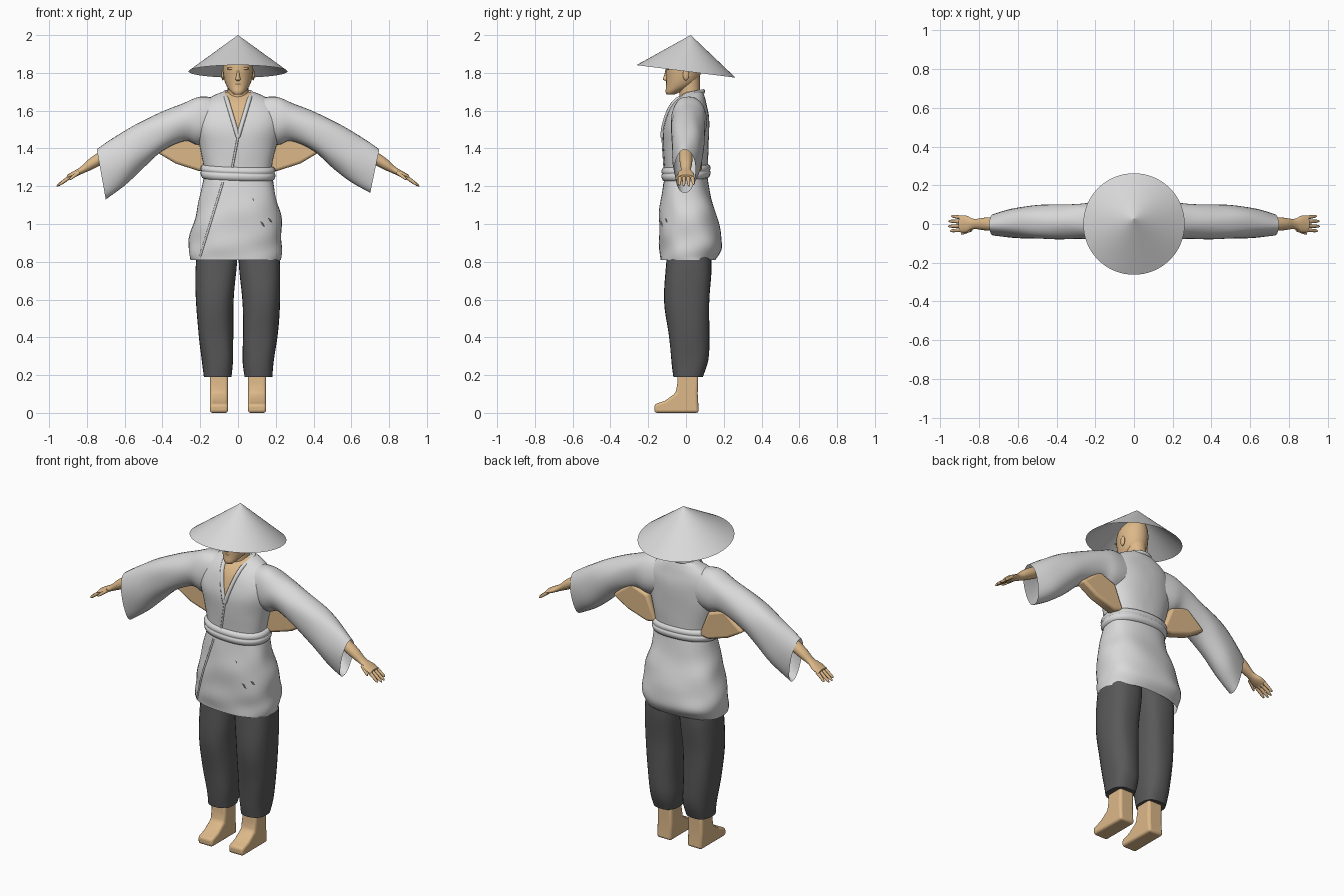
import bpy, bmesh
from math import sin, cos, pi, radians
from mathutils import Vector
from mathutils.bvhtree import BVHTree

cube = bpy.data.objects.get("Cube")
if cube:
    bpy.data.objects.remove(cube)


def material(name, rgb):
    m = bpy.data.materials.new(name)
    m.use_nodes = True
    m.diffuse_color = (*rgb, 1)
    m.node_tree.nodes["Principled BSDF"].inputs["Base Color"].default_value = (*rgb, 1)
    return m


CLOTH = material("pale_cloth", (0.70, 0.70, 0.70))
PANTS = material("dark_grey_cloth", (0.10, 0.10, 0.10))
SKIN = material("tan_skin", (0.72, 0.48, 0.25))


def finish(bm, name, mats, angle=50):
    bmesh.ops.recalc_face_normals(bm, faces=bm.faces)
    me = bpy.data.meshes.new(name)
    bm.to_mesh(me)
    bm.free()
    ob = bpy.data.objects.new(name, me)
    bpy.context.collection.objects.link(ob)
    for m in mats:
        me.materials.append(m)
    bpy.ops.object.select_all(action='DESELECT')
    ob.select_set(True)
    bpy.context.view_layer.objects.active = ob
    bpy.ops.object.shade_smooth_by_angle(angle=radians(angle))
    return ob


def spline(a, b, c, d, t):
    return 0.5 * (2*b + (c - a)*t + (2*a - 5*b + 4*c - d)*t*t + (3*b - a - 3*c + d)*t**3)


def loft(rings, sides=28, steps=4, power=2, fold=0, caps=(True, True)):
    """Smooth tube through rings of (centre, half-axis u, half-axis v)."""
    bm = bmesh.new()
    n, rows = len(rings), []
    for k in range((n - 1) * steps + 1):
        i = min(k // steps, n - 2)
        t = k / steps - i
        near = [rings[max(0, min(n - 1, i + j))] for j in (-1, 0, 1, 2)]
        c, u, v = (spline(*[r[p] for r in near], t) for p in range(3))
        row = []
        for s in range(sides):
            a = 2 * pi * s / sides
            p = [abs(f)**(2 / power) * (1 if f > 0 else -1) for f in (cos(a), sin(a))]
            w = 1 + fold * sin(3*a + k*0.7) + fold * sin(5*a - k*0.45)
            row.append(bm.verts.new(c + (u*p[0] + v*p[1]) * w))
        rows.append(row)
    for r0, r1 in zip(rows, rows[1:]):
        for s in range(sides):
            q = (s + 1) % sides
            bm.faces.new((r0[s], r0[q], r1[q], r1[s]))
    for row, cap in zip((rows[0], rows[-1]), caps):
        if cap:
            bm.faces.new(row)
    return bm


def level(z, x, y, hx, hy):
    """Horizontal ring."""
    return Vector((x, y, z)), Vector((hx, 0, 0)), Vector((0, hy, 0))


def upright(side, xt, zt, xb, zb, y, hy):
    """Ring across an arm, from its top point to its bottom point."""
    top, low = Vector((side*xt, y, zt)), Vector((side*xb, y, zb))
    return (top + low) / 2, (top - low) / 2, Vector((0, hy, 0))


def prism(profile, axis, start, end):
    """Flat outline pushed along x or y."""
    bm = bmesh.new()
    put = (lambda p, d: (d, *p)) if axis == 'x' else (lambda p, d: (p[0], d, p[1]))
    face = bm.faces.new([bm.verts.new(put(p, start)) for p in profile])
    out = bmesh.ops.extrude_face_region(bm, geom=[face])
    move = Vector(put((0, 0), end - start))
    bmesh.ops.translate(bm, vec=move, verts=[g for g in out['geom'] if isinstance(g, bmesh.types.BMVert)])
    return bm


def bevel(ob, width):
    m = ob.modifiers.new("bevel", 'BEVEL')
    m.width, m.segments = width, 3


def blob(name, at, size, mat=SKIN):
    bm = bmesh.new()
    bmesh.ops.create_uvsphere(bm, u_segments=16, v_segments=10, radius=1)
    for v in bm.verts:
        v.co = Vector(at) + Vector(v.co[i] * size[i] for i in range(3))
    finish(bm, name, [mat])


# jacket body, with the open neck cut as a wedge of skin
bm = loft([level(*r) for r in (
    (1.20, 0, 0, .175, .11), (1.30, 0, 0, .18, .115), (1.40, 0, 0, .20, .12),
    (1.50, 0, 0, .225, .122), (1.58, 0, .01, .225, .11), (1.64, 0, .02, .19, .088),
    (1.68, 0, .035, .13, .062), (1.70, 0, .045, .08, .045))], 40, 4, 2.3, 0.006)
for s in (1, -1):
    bmesh.ops.bisect_plane(bm, geom=bm.verts[:] + bm.edges[:] + bm.faces[:],
                           plane_co=(0, 0, 1.46), plane_no=(s, 0, -0.3))
for f in bm.faces:
    c = f.calc_center_median()
    f.material_index = int(abs(c.x) < 0.3 * (c.z - 1.46) and c.y < 0.03)
body_tree = BVHTree.FromBMesh(bm)
finish(bm, "jacket_body", [CLOTH, SKIN])

# jacket skirt
bm = loft([level(*r) for r in (
    (1.26, 0, 0, .18, .112), (1.15, 0, 0, .20, .13), (1.05, 0, .01, .225, .152),
    (.95, -.01, .02, .242, .163), (.87, -.015, .025, .247, .166),
    (.81, -.012, .01, .24, .145))], 40, 5, 2.4, 0.01, (False, False))
skirt_tree = BVHTree.FromBMesh(bm)
finish(bm, "jacket_skirt", [CLOTH])


def front(tree, x, z, lift=0.0):
    return tree.ray_cast(Vector((x, -1, z)), Vector((0, 1, 0)))[0] - Vector((0, lift, 0))


def cord(name, points, radius, closed=False):
    cu = bpy.data.curves.new(name, 'CURVE')
    cu.dimensions, cu.bevel_depth, cu.bevel_resolution = '3D', radius, 2
    sp = cu.splines.new('POLY')
    sp.points.add(len(points) - 1)
    for p, co in zip(sp.points, points):
        p.co = (*co, 1)
    sp.use_cyclic_u = closed
    sp.use_smooth = True
    cu.materials.append(CLOTH)
    bpy.context.collection.objects.link(bpy.data.objects.new(name, cu))


# collar running up both lapels and round the back of the neck
steps = [1.46 + 0.2 * i / 8 for i in range(9)]
right = [front(body_tree, -0.3 * (z - 1.46), z) for z in steps]
left = [front(body_tree, 0.3 * (z - 1.46), z) for z in steps]
nape = [Vector((0.075 * cos(a), 0.025 + 0.065 * sin(a), 1.69 + 0.012 * sin(a)))
        for a in [pi * i / 10 for i in range(11)]]
cord("collar", left + nape + right[::-1], 0.012)
cord("lapel_edge", [front(body_tree, -0.03 * i / 6, 1.46 - 0.16 * i / 6) for i in range(7)], 0.006)
cord("skirt_overlap_edge", [front(skirt_tree, -0.08 - 0.12 * i / 12, 1.22 - 0.39 * i / 12)
                            for i in range(13)], 0.006)

# small tears showing the dark cloth beneath
for x, z, w, h in ((.13, 1.0, .014, .016), (.17, 1.02, .013, .013), (.08, 1.13, .006, .008)):
    bm = bmesh.new()
    bm.faces.new([bm.verts.new(front(skirt_tree, x + a*w, z + b*h, 0.003))
                  for a, b in ((-1, 1), (.2, .5), (1, -1), (0, -.7))])
    finish(bm, "tear", [PANTS])

# belt
bm = loft([level(z, 0, 0, .183 + b, .115 + b) for z, b in (
    (1.235, -.01), (1.24, .008), (1.265, .016), (1.275, .01), (1.285, .016),
    (1.305, .008), (1.31, -.01))], 40, 2, 2.3)
for v in bm.verts:
    v.co.z += 0.07 * v.co.y - 0.03 * v.co.x
finish(bm, "belt", [CLOTH], 80)

for s, side in ((1, "left"), (-1, "right")):
    # wide hanging sleeve
    d = 0 if s > 0 else 0.035
    finish(loft([upright(s, *r) for r in (
        (.08, 1.66, .12, 1.44, .02, .08), (.20, 1.675, .21, 1.42, .015, .095),
        (.30, 1.635, .28, 1.44, .015, .09), (.42, 1.585, .40, 1.385, .01, .09),
        (.55, 1.525, .50, 1.30, .01, .085), (.66, 1.455, .60, 1.22 - d/2, .005, .075),
        (.748, 1.395, .70, 1.165 - d, -.005, .055))], 28, 4, 2.1, 0.012, (True, False)),
        side + "_sleeve", [CLOTH])
    # forearm and palm
    finish(loft([upright(s, *r) for r in (
        (.55, 1.49, .53, 1.42, 0, .035), (.76, 1.365, .74, 1.305, 0, .034),
        (.83, 1.305, .82, 1.268, 0, .026), (.87, 1.28, .86, 1.25, 0, .043),
        (.905, 1.26, .90, 1.235, 0, .042))], 20), side + "_forearm", [SKIN])
    # fingers and thumb
    for i, (x0, y0, z0, x1, y1, z1) in enumerate((
            (.89, .033, 1.25, .943, .041, 1.208), (.89, .012, 1.25, .958, .015, 1.20),
            (.89, -.010, 1.25, .96, -.012, 1.20), (.89, -.031, 1.25, .95, -.036, 1.205),
            (.84, -.028, 1.275, .893, -.052, 1.235))):
        p, q = Vector((s*x0, y0, z0)), Vector((s*x1, y1, z1))
        across, up = Vector((0, 1, 0)), Vector((s*.6, 0, .8))
        finish(loft([(p.lerp(q, t), across*r, up*r) for t, r in (
            (0, .011), (.5, .009), (.85, .007), (1, .002))], 10, 3),
            side + ("_thumb" if i == 4 else "_finger"), [SKIN])
    # skin panel bulging out below the armpit
    bevel(finish(prism([(s*x, z) for x, z in (
        (.14, 1.29), (.205, 1.28), (.33, 1.32), (.43, 1.38), (.31, 1.48), (.2, 1.44))],
        'y', .02, .085), side + "_underarm_panel", [SKIN]), .015)
    # trouser leg
    finish(loft([level(z, s*x, y, hx, hy) for z, x, y, hx, hy in (
        (1.0, .10, .01, .10, .10), (.80, .113, .015, .109, .12),
        (.60, .123, .005, .10, .12), (.42, .118, .015, .092, .108),
        (.28, .108, .02, .083, .098), (.19, .108, .012, .073, .078))],
        28, 4, 2.5, 0.008), side + "_trouser_leg", [PANTS])
    # ankle and foot
    bevel(finish(prism((
        (.068, 0), (-.168, 0), (-.168, .045), (-.11, .065), (-.055, .105),
        (-.045, .16), (-.045, .24), (.065, .24), (.062, .1)), 'x', s*.053, s*.149),
        side + "_foot", [SKIN]), .014)
    # ear
    blob(side + "_ear", (s*.08, .0, 1.79), (.008, .017, .03))

# head, neck and face
finish(loft([level(*r) for r in (
    (1.685, 0, -.082, .02, .02), (1.70, 0, -.068, .038, .04), (1.73, 0, -.035, .06, .07),
    (1.77, 0, -.018, .074, .087), (1.82, 0, -.014, .08, .094), (1.87, 0, -.01, .077, .09),
    (1.91, 0, .005, .055, .065), (1.93, 0, .015, .02, .025))], 28), "head", [SKIN])
finish(loft([level(*r) for r in (
    (1.58, 0, .02, .065, .055), (1.68, 0, .02, .055, .055), (1.78, 0, .015, .055, .058))]),
    "neck", [SKIN])
finish(loft([level(*r) for r in (
    (1.758, 0, -.10, .008, .008), (1.766, 0, -.105, .014, .018),
    (1.785, 0, -.104, .009, .012), (1.82, 0, -.10, .006, .008))], 12), "nose", [SKIN])
blob("upper_lip", (0, -.098, 1.741), (.02, .008, .005))
blob("lower_lip", (0, -.096, 1.733), (.016, .008, .005))
for s in (1, -1):
    blob("brow", (s*.034, -.092, 1.823), (.026, .01, .007))

# tilted conical straw hat
bm = bmesh.new()
bmesh.ops.create_cone(bm, segments=64, radius1=.262, radius2=.0005, depth=1, cap_ends=False)
for v in bm.verts:
    rim = v.co.z < 0
    v.co.z = 1.808 - 0.127 * v.co.y if rim else 2.0
    v.co.y += 0 if rim else 0.025
finish(bm, "hat", [CLOTH])
